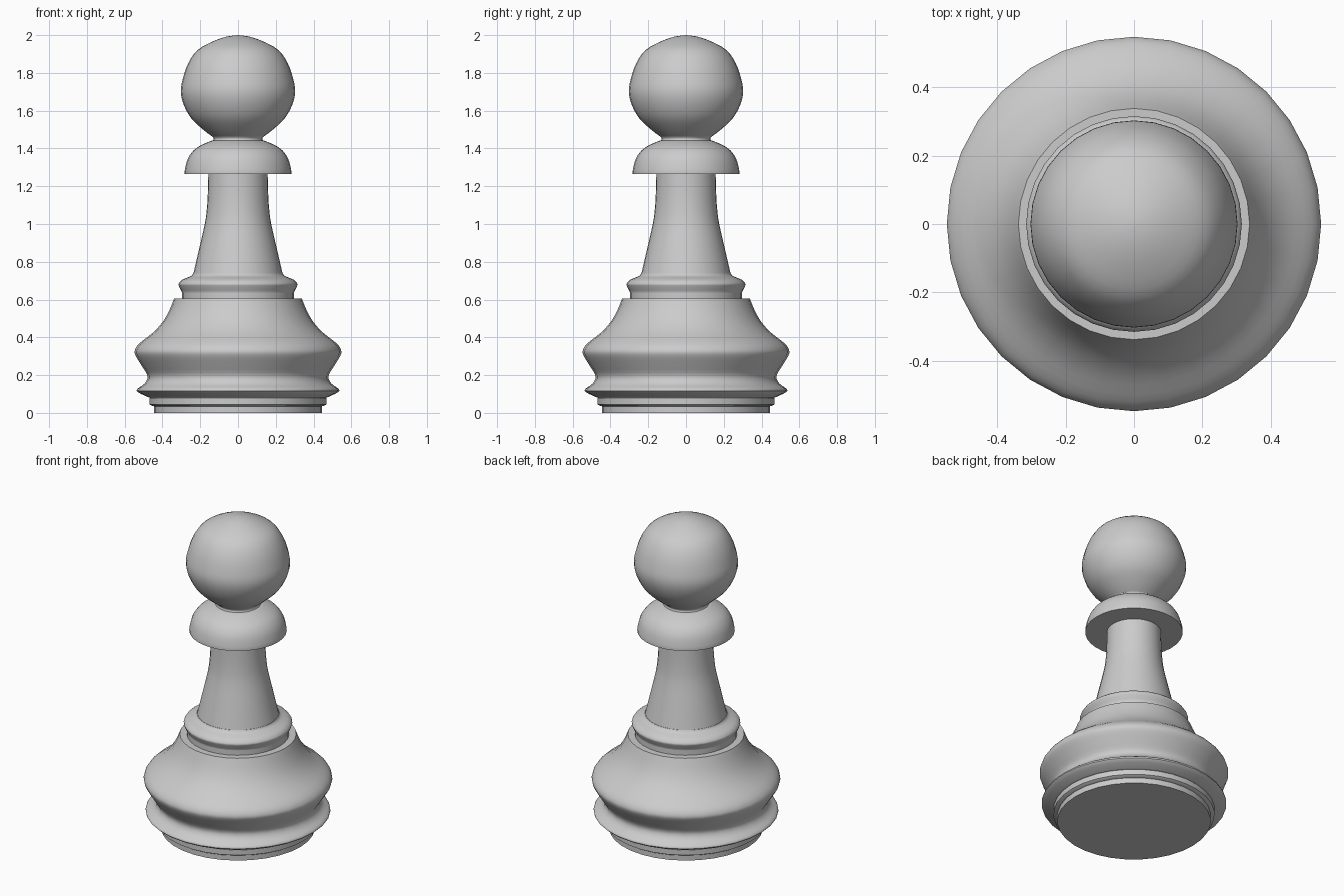
import bpy
import bmesh
import math
from mathutils import Vector

SEGMENTS = 32
SUBSTEPS = 3

default_cube = bpy.data.objects.get("Cube")
if default_cube:
    bpy.data.objects.remove(default_cube, do_unlink=True)


def smooth_run(points):
    """Round a run of (radius, height) points with a Catmull-Rom curve."""
    pts = [Vector(p) for p in points]
    if len(pts) < 3:
        return pts
    padded = [pts[0] * 2 - pts[1]] + pts + [pts[-1] * 2 - pts[-2]]
    result = []
    for a, b, c, d in zip(padded, padded[1:], padded[2:], padded[3:]):
        for step in range(SUBSTEPS):
            t = step / SUBSTEPS
            result.append(b + (c - a) * (t / 2)
                          + (a * 2 - b * 5 + c * 4 - d) * (t * t / 2)
                          + (b * 3 - a - c * 3 + d) * (t ** 3 / 2))
    return result + [pts[-1]]


def turned_part(name, *runs):
    """Lathe a closed solid from runs that meet at crisp corners."""
    outline = [p for run in runs for p in smooth_run(run)]
    outline = [Vector((0, outline[0].y))] + outline + [Vector((0, outline[-1].y))]
    bm = bmesh.new()
    verts = [bm.verts.new((max(p.x, 0), 0, p.y)) for p in outline]
    edges = [bm.edges.new(pair) for pair in zip(verts, verts[1:])]
    bmesh.ops.spin(bm, geom=verts + edges, cent=(0, 0, 0), axis=(0, 0, 1),
                   angle=math.tau, steps=SEGMENTS)
    bmesh.ops.remove_doubles(bm, verts=bm.verts[:], dist=1e-4)
    bmesh.ops.dissolve_degenerate(bm, edges=bm.edges[:], dist=1e-5)
    bmesh.ops.recalc_face_normals(bm, faces=bm.faces[:])
    mesh = bpy.data.meshes.new(name)
    bm.to_mesh(mesh)
    bm.free()
    obj = bpy.data.objects.new(name, mesh)
    bpy.context.collection.objects.link(obj)
    bpy.ops.object.select_all(action="DESELECT")
    obj.select_set(True)
    bpy.context.view_layer.objects.active = obj
    bpy.ops.object.shade_smooth_by_angle(angle=math.radians(35))
    return obj


# Stepped foot
turned_part("foot",
            [(.445, 0), (.445, .035)],
            [(.455, .037), (.468, .045)],
            [(.468, .078), (.46, .085)])

# Moulded base: lower ring, waist and broad shoulder
turned_part("base",
            [(.46, .08), (.475, .083), (.53, .11), (.532, .128), (.495, .155),
             (.479, .195), (.51, .25), (.543, .305), (.545, .335),
             (.52, .37), (.45, .425), (.4, .48), (.365, .54), (.338, .605)])

# Collar ring at the bottom of the stem
turned_part("stem_collar",
            [(.297, .6), (.297, .635)],
            [(.297, .638), (.312, .67), (.314, .685), (.295, .705), (.25, .724),
             (.238, .738)])

# Tapered stem
turned_part("stem",
            [(.238, .73), (.208, .86), (.176, 1), (.165, 1.08), (.16, 1.16),
             (.157, 1.27)])

# Domed cap with a flat underside
turned_part("cap",
            [(.283, 1.266), (.281, 1.29), (.266, 1.345), (.235, 1.39),
             (.19, 1.42), (.137, 1.442)])

# Short neck under the head
turned_part("neck", [(.135, 1.435), (.129, 1.452), (.137, 1.465)])

# Slightly pointed round head
turned_part("head",
            [(.135, 1.462), (.185, 1.5), (.248, 1.56), (.287, 1.63), (.303, 1.7),
             (.292, 1.77), (.264, 1.85), (.215, 1.92), (.135, 1.966),
             (.06, 1.992), (0, 2)])
